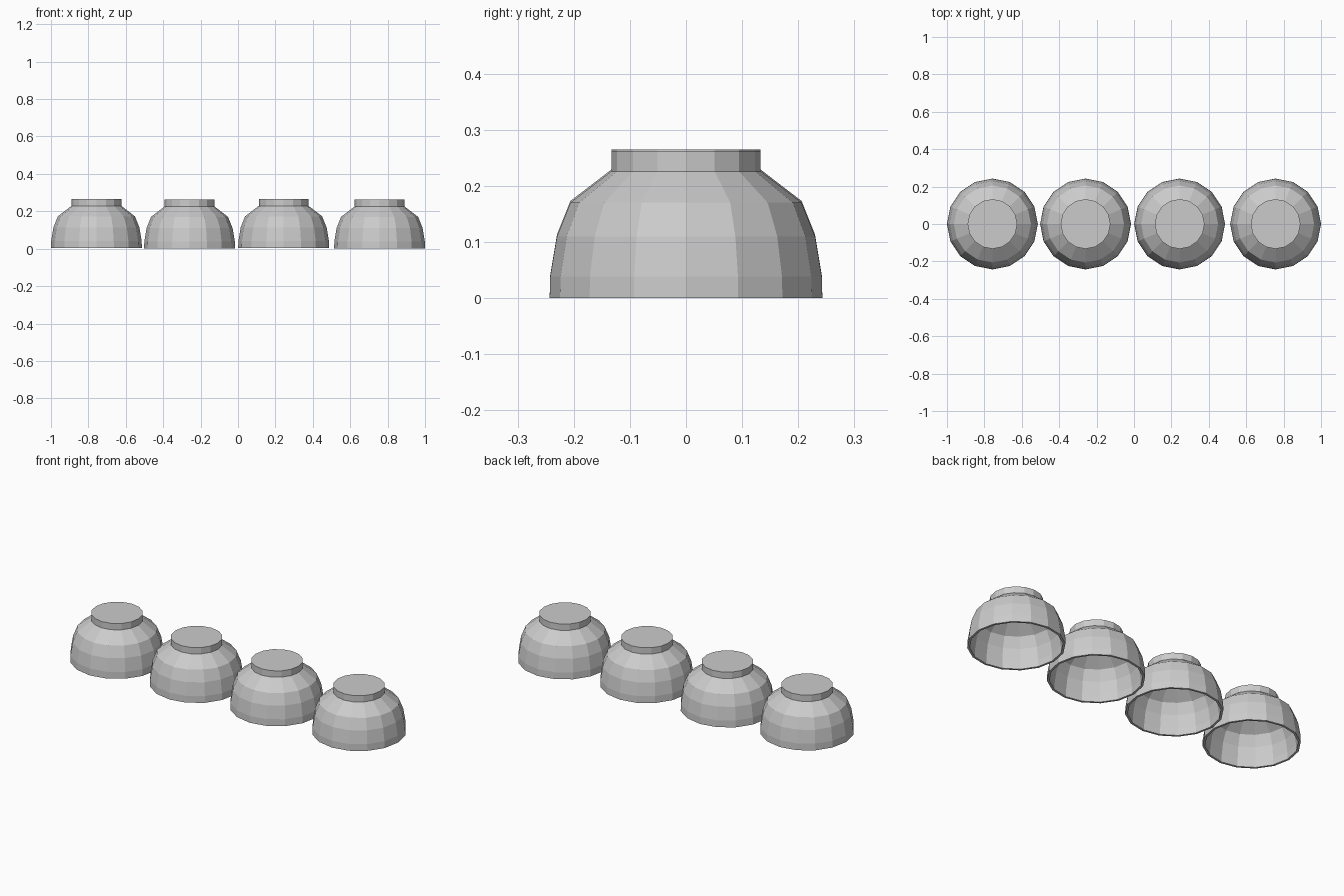
import bpy, bmesh, math

if "Cube" in bpy.data.objects:
    bpy.data.objects.remove(bpy.data.objects["Cube"])

SIDES = 16

# One plain ceramic colour
grey = bpy.data.materials.new("light_grey")
grey.diffuse_color = (0.6, 0.6, 0.6, 1.0)
grey.use_nodes = True
grey.node_tree.nodes["Principled BSDF"].inputs["Base Color"].default_value = grey.diffuse_color

# Upturned bowl: outer wall from rim to foot, then inner wall from floor to rim
OUTER = [(0.243, 0.0), (0.242, 0.038), (0.230, 0.110), (0.206, 0.170),
         (0.133, 0.226), (0.133, 0.262)]
INNER = [(0.125, 0.216), (0.196, 0.165), (0.219, 0.108), (0.230, 0.038), (0.231, 0.0)]


def ring(bm, r, z):
    return [bm.verts.new((r * math.cos(2 * math.pi * i / SIDES),
                          r * math.sin(2 * math.pi * i / SIDES), z))
            for i in range(SIDES)]


def bridge(bm, a, b):
    for i in range(SIDES):
        j = (i + 1) % SIDES
        bm.faces.new((a[i], a[j], b[j], b[i]))


def make_bowl_mesh():
    bm = bmesh.new()
    outer = [ring(bm, r, z) for r, z in OUTER]
    inner = [ring(bm, r, z) for r, z in INNER]
    for wall in (outer, inner):
        for a, b in zip(wall, wall[1:]):
            bridge(bm, a, b)
    bridge(bm, inner[-1], outer[0])      # rim
    bm.faces.new(outer[-1])              # foot disc
    bm.faces.new(inner[0])               # inside floor
    bmesh.ops.recalc_face_normals(bm, faces=bm.faces)
    mesh = bpy.data.meshes.new("bowl")
    bm.to_mesh(mesh)
    bm.free()
    mesh.materials.append(grey)
    return mesh


# Row of four bowls, two of them sitting a hair higher
bowl_mesh = make_bowl_mesh()
for n, (x, z) in enumerate([(-0.757, 0.003), (-0.259, 0.0), (0.244, 0.003), (0.757, 0.0)]):
    bowl = bpy.data.objects.new(f"bowl_{n + 1}", bowl_mesh)
    bowl.location = (x, 0, z)
    bpy.context.collection.objects.link(bowl)
